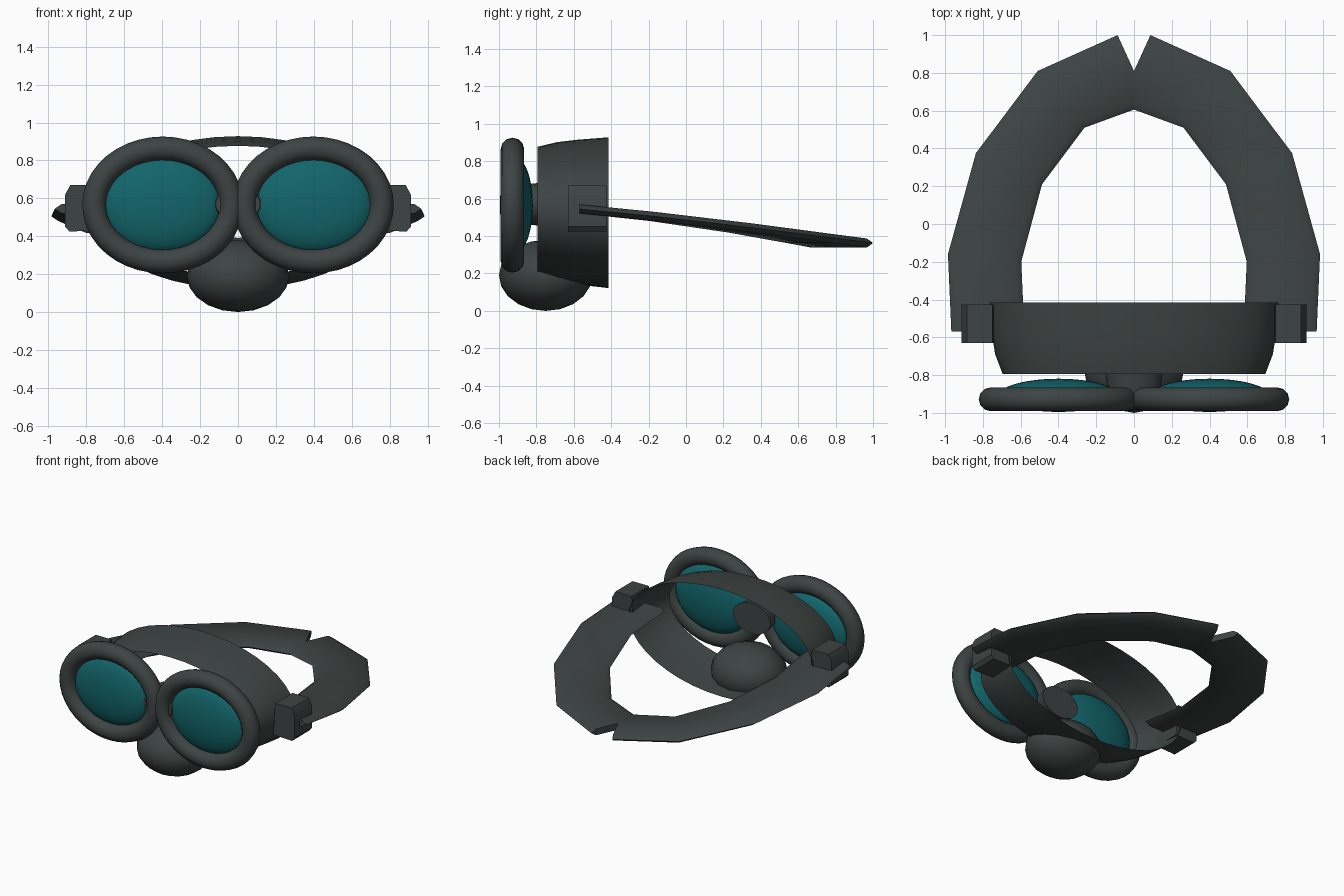
import bpy, bmesh, math
from math import sin, cos, pi

if "Cube" in bpy.data.objects:
    bpy.data.objects.remove(bpy.data.objects["Cube"])


def material(name, color):
    m = bpy.data.materials.new(name)
    m.diffuse_color = (*color, 1)
    m.use_nodes = True
    m.node_tree.nodes["Principled BSDF"].inputs["Base Color"].default_value = m.diffuse_color
    return m


GREY = material("dark grey", (0.047, 0.058, 0.056))
TEAL = material("teal glass", (0.006, 0.13, 0.145))


def build(name, loops, mat, close_path=False, caps=False, angle=40):
    """Skin a list of equal-length closed loops into one mesh."""
    bm = bmesh.new()
    rows = [[bm.verts.new(p) for p in loop] for loop in loops]
    n = len(rows[0])
    pairs = list(zip(rows, rows[1:]))
    if close_path:
        pairs.append((rows[-1], rows[0]))
    for a, b in pairs:
        for i in range(n):
            j = (i + 1) % n
            bm.faces.new((a[i], a[j], b[j], b[i]))
    if caps:
        bm.faces.new(rows[0])
        bm.faces.new(rows[-1])
    bmesh.ops.recalc_face_normals(bm, faces=bm.faces)
    return finish(name, bm, mat, angle)


def finish(name, bm, mat, angle=40):
    me = bpy.data.meshes.new(name)
    bm.to_mesh(me)
    bm.free()
    me.materials.append(mat)
    ob = bpy.data.objects.new(name, me)
    bpy.context.collection.objects.link(ob)
    bpy.ops.object.select_all(action='DESELECT')
    ob.select_set(True)
    bpy.context.view_layer.objects.active = ob
    bpy.ops.object.shade_smooth_by_angle(angle=math.radians(angle))
    return ob


def ellipsoid(name, center, radii, mat, u=32, v=16):
    bm = bmesh.new()
    bmesh.ops.create_uvsphere(bm, u_segments=u, v_segments=v, radius=1)
    for p in bm.verts:
        p.co = [c + r * q for c, r, q in zip(center, radii, p.co)]
    return finish(name, bm, mat, 60)


def oval(y, rx, rz, zc, n):
    return [(rx * cos(2 * pi * i / n), y, zc + rz * sin(2 * pi * i / n)) for i in range(n)]


# face band: open flared tube
build("face_band", [oval(y, rx, rz, zc, 40) for y, rx, rz, zc in (
    (-0.795, 0.695, 0.345, 0.532), (-0.69, 0.735, 0.372, 0.53),
    (-0.58, 0.753, 0.387, 0.528), (-0.415, 0.767, 0.403, 0.525))], GREY)

# nose bridge and nose pad
build("nose_bridge", [oval(y, rx, rz, 0.57, 24) for y, rx, rz in (
    (-0.955, 0.118, 0.085), (-0.865, 0.14, 0.105), (-0.78, 0.155, 0.115))],
    GREY, caps=True)
ellipsoid("nose_pad", (0, -0.75, 0.19), (0.27, 0.25, 0.19), GREY, 16, 10)

# arm outline per node: outer x, outer y, inner x, inner y, height
ARM = [(0.967, -0.57, 0.58, -0.57, 0.545), (0.985, -0.16, 0.597, -0.2, 0.505),
       (0.837, 0.375, 0.487, 0.21, 0.443), (0.51, 0.81, 0.262, 0.51, 0.387),
       (0.087, 1.0, -0.08, 0.635, 0.363)]
# arm section: position across the width, height offset
SECTION = [(0, 0), (0.09, 0.024), (0.91, 0.024), (1, 0), (0.91, -0.024), (0.09, -0.024)]
# hinge block outline in x, z
HINGE = [(0.73, 0.43), (0.75, 0.67), (0.885, 0.67), (0.912, 0.62),
         (0.912, 0.45), (0.89, 0.425)]

for s, side in ((-1, "left"), (1, "right")):
    # lens rim: oval path with a round section
    loops = []
    for i in range(40):
        t = 2 * pi * i / 40
        nx, nz = cos(t) / 0.362, sin(t) / 0.298
        k = math.hypot(nx, nz)
        loop = []
        for j in range(12):
            r = 0.063 * cos(2 * pi * j / 12)
            loop.append((s * (0.397 + 0.362 * cos(t) + r * nx / k),
                         -0.928 + 0.063 * sin(2 * pi * j / 12),
                         0.565 + 0.298 * sin(t) + r * nz / k))
        loops.append(loop)
    build(side + "_rim", loops, GREY, close_path=True)

    # lens
    ellipsoid(side + "_lens", (s * 0.4, -0.907, 0.565), (0.315, 0.088, 0.25), TEAL)

    # hinge block
    build(side + "_hinge", [[(s * x, y, z) for x, z in HINGE] for y in (-0.63, -0.425)],
          GREY, caps=True, angle=30)

    # flat arm curving around to the back
    build(side + "_arm", [[(s * (ox + (ix - ox) * w), oy + (iy - oy) * w, z + h)
                           for w, h in SECTION] for ox, oy, ix, iy, z in ARM],
          GREY, caps=True, angle=45)
